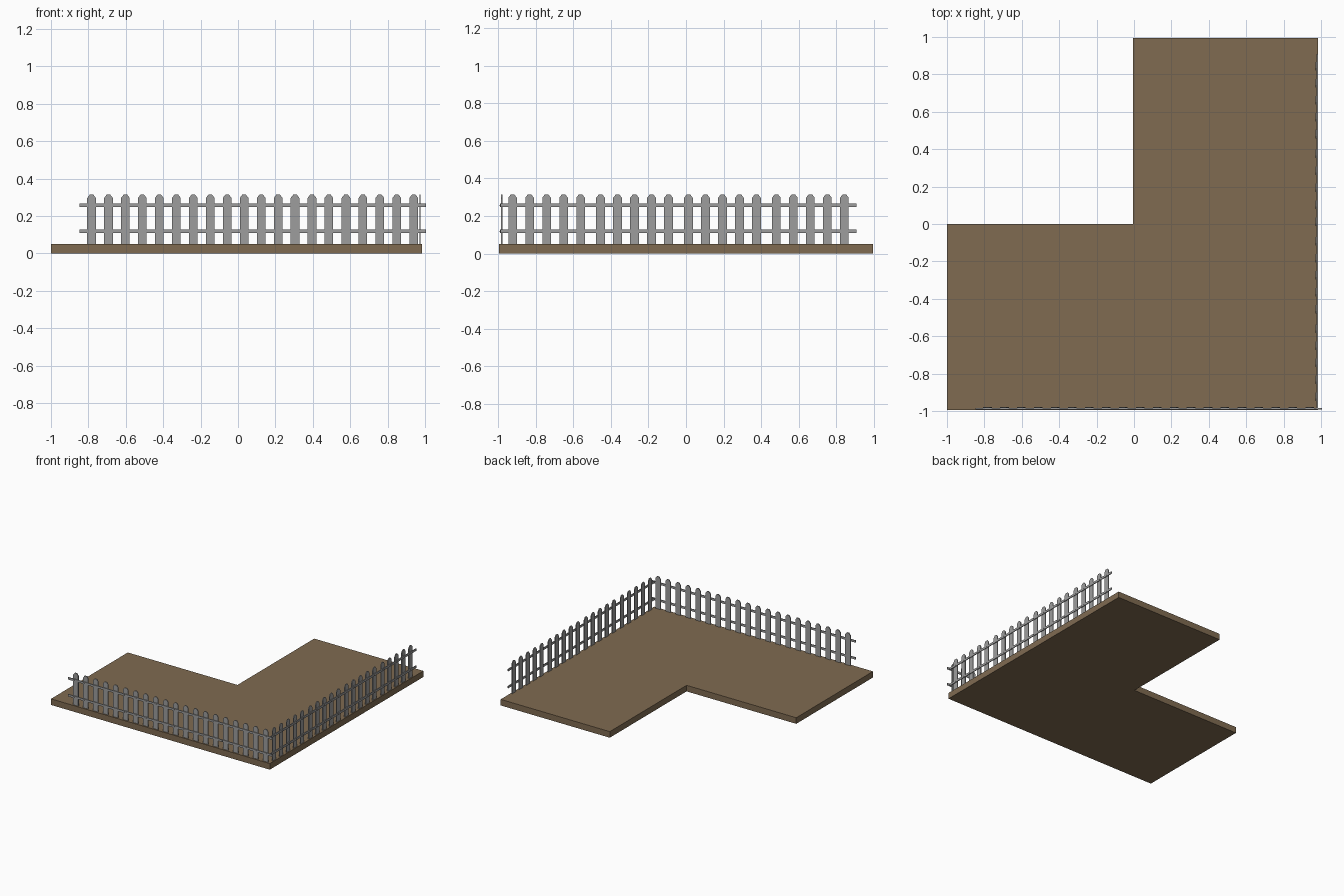
import bpy, bmesh
from math import pi
from mathutils import Matrix, Vector

cube = bpy.data.objects.get("Cube")
if cube:
    bpy.data.objects.remove(cube, do_unlink=True)


def make_material(name, rgb):
    mat = bpy.data.materials.new(name)
    mat.use_nodes = True
    mat.diffuse_color = (*rgb, 1)
    mat.node_tree.nodes["Principled BSDF"].inputs["Base Color"].default_value = (*rgb, 1)
    return mat


soil = make_material("brown earth", (0.215, 0.147, 0.083))
wood = make_material("weathered grey", (0.34, 0.34, 0.34))


def finish(bm, name, mat):
    bmesh.ops.recalc_face_normals(bm, faces=bm.faces)
    mesh = bpy.data.meshes.new(name)
    bm.to_mesh(mesh)
    bm.free()
    mesh.materials.append(mat)
    obj = bpy.data.objects.new(name, mesh)
    bpy.context.collection.objects.link(obj)
    return obj


def extrude_outline(bm, points, direction):
    """Fill a flat outline and extrude it into a solid."""
    face = bm.faces.new([bm.verts.new(p) for p in points])
    result = bmesh.ops.extrude_face_region(bm, geom=[face], use_keep_orig=True)
    moved = [v for v in result["geom"] if isinstance(v, bmesh.types.BMVert)]
    bmesh.ops.translate(bm, verts=moved, vec=Vector(direction))


def add_box(bm, center, size):
    matrix = Matrix.Translation(center) @ Matrix.Diagonal((*size, 1))
    bmesh.ops.create_cube(bm, size=1, matrix=matrix)


# L-shaped ground slab
GROUND = 0.05
L_SHAPE = [(-1, -0.995), (0.985, -0.995), (0.985, 0.995),
           (-0.005, 0.995), (-0.005, 0), (-1, 0)]
bm = bmesh.new()
extrude_outline(bm, [(x, y, 0) for x, y in L_SHAPE], (0, 0, GROUND))
finish(bm, "ground_slab", soil)

# Fence panel dimensions
RAIL_LENGTH, RAIL_HEIGHT = 0.492, 0.018
PICKET_STEP, HALF_WIDTH = 0.0905, 0.023
TOP, SHOULDER = 0.315, 0.297
RAIL_LEVELS = (0.118, 0.257)


def fence_panel(name, location, angle):
    """Five pointed pickets with two rails on the outer (-y) side."""
    bm = bmesh.new()
    for i in range(-2, 3):
        x = i * PICKET_STEP
        outline = [(-HALF_WIDTH, GROUND), (HALF_WIDTH, GROUND),
                   (HALF_WIDTH, SHOULDER), (HALF_WIDTH * 0.4, TOP),
                   (-HALF_WIDTH * 0.4, TOP), (-HALF_WIDTH, SHOULDER)]
        extrude_outline(bm, [(x + px, 0, z) for px, z in outline], (0, 0.007, 0))
        # Nail heads
        for z in RAIL_LEVELS:
            for side in (-1, 1):
                add_box(bm, (x + side * 0.011, -0.0065, z), (0.005, 0.002, 0.005))
    for z in RAIL_LEVELS:
        add_box(bm, (0, -0.003, z), (RAIL_LENGTH, 0.006, RAIL_HEIGHT))
    obj = finish(bm, name, wood)
    obj.location = location
    obj.rotation_euler.z = angle


# Four panels along the front and four along the left edge
for i in range(4):
    fence_panel(f"front_fence_{i + 1}", (-0.602 + i * 0.4535, -0.985, 0), 0)
    fence_panel(f"left_fence_{i + 1}", (0.977, -0.742 + i * 0.468, 0), pi / 2)
